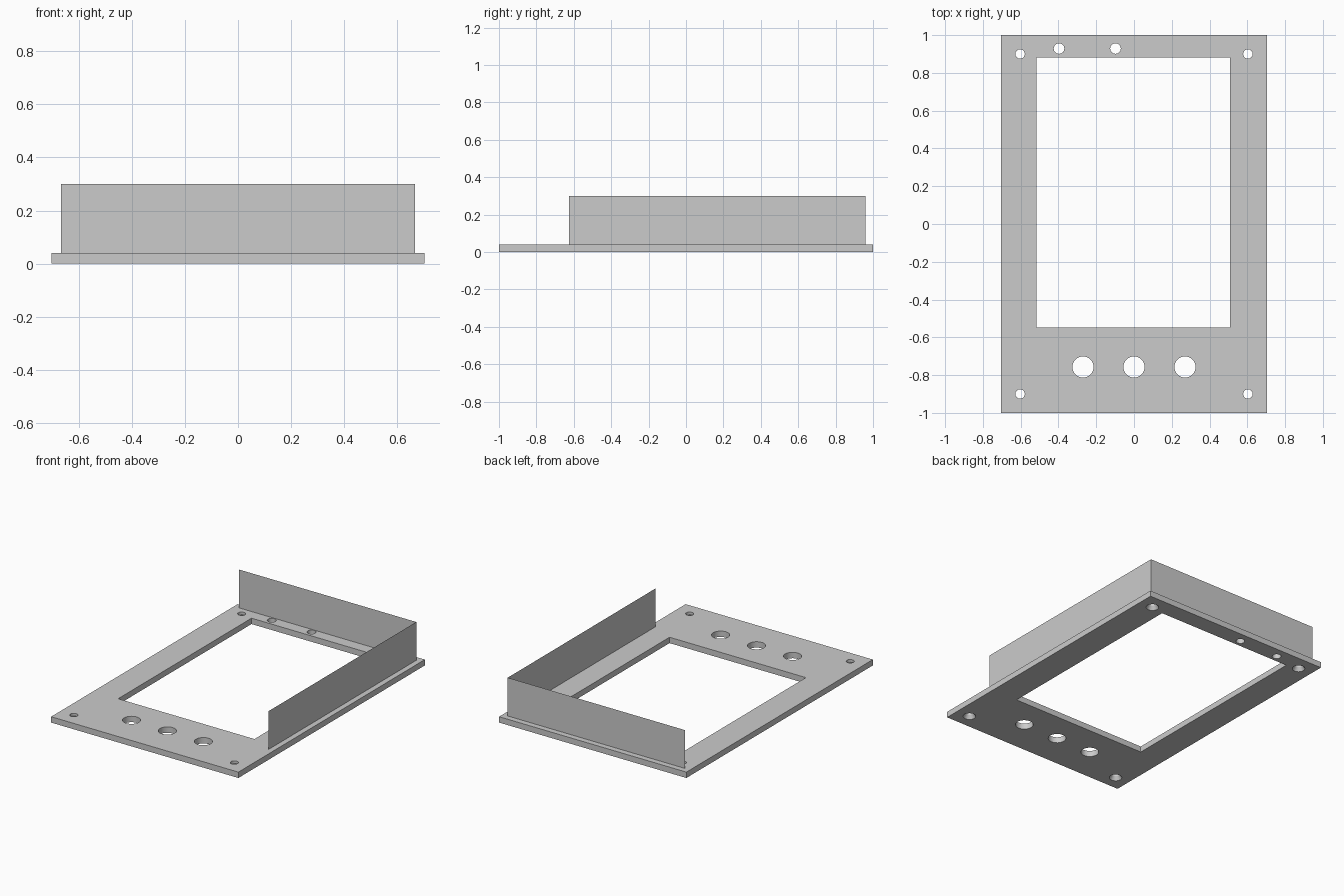
import bpy, bmesh
from mathutils import Matrix

if "Cube" in bpy.data.objects:
    bpy.data.objects.remove(bpy.data.objects["Cube"], do_unlink=True)

THICK, TOP = 0.04, 0.30
HALF_X = 0.703

grey = bpy.data.materials.new("plain grey")
grey.use_nodes = True
colour = (0.6, 0.6, 0.6, 1)
grey.diffuse_color = colour
grey.node_tree.nodes["Principled BSDF"].inputs["Base Color"].default_value = colour


def make_object(name, bm):
    mesh = bpy.data.meshes.new(name)
    bm.to_mesh(mesh)
    bm.free()
    mesh.materials.append(grey)
    obj = bpy.data.objects.new(name, mesh)
    bpy.context.collection.objects.link(obj)
    return obj


def add_box(bm, x0, x1, y0, y1, z0, z1):
    place = Matrix.Translation(((x0 + x1) / 2, (y0 + y1) / 2, (z0 + z1) / 2))
    size = Matrix.Diagonal((x1 - x0, y1 - y0, z1 - z0, 1))
    bmesh.ops.create_cube(bm, size=1, matrix=place @ size)


def add_cone(bm, x, y, z0, z1, r0, r1):
    bmesh.ops.create_cone(bm, cap_ends=True, segments=32, radius1=r0, radius2=r1,
                          depth=z1 - z0, matrix=Matrix.Translation((x, y, (z0 + z1) / 2)))


def cut(target, name, bm):
    cutter = make_object(name, bm)
    cutter.hide_render = True
    mod = target.modifiers.new(name, "BOOLEAN")
    mod.operation, mod.solver, mod.object = "DIFFERENCE", "EXACT", cutter
    bpy.context.view_layer.objects.active = target
    bpy.ops.object.modifier_apply(modifier=mod.name)
    bpy.data.objects.remove(cutter, do_unlink=True)


def make_wall(name, start, end):
    # Paper-thin upright panel standing on the plate
    bm = bmesh.new()
    points = [(*start, THICK), (*end, THICK), (*end, TOP), (*start, TOP)]
    bm.faces.new([bm.verts.new(p) for p in points])
    return make_object(name, bm)


# Face plate
bm = bmesh.new()
add_box(bm, -HALF_X, HALF_X, -1, 1, 0, THICK)
plate = make_object("face_plate", bm)

# Window opening and through holes
corners = [(x, y) for x in (-0.603, 0.603) for y in (-0.9, 0.9)]
holes = [(x, y, 0.025) for x, y in corners]
holes += [(x, 0.929, 0.028) for x in (-0.397, -0.098)]
holes += [(x, -0.757, 0.056) for x in (-0.27, 0, 0.27)]
bm = bmesh.new()
add_box(bm, -0.516, 0.508, -0.549, 0.882, -0.1, 0.1)
for x, y, r in holes:
    add_cone(bm, x, y, -0.1, 0.1, r, r)
cut(plate, "openings", bm)

# Countersinks under the corner screw holes
bm = bmesh.new()
for x, y in corners:
    add_cone(bm, x, y, -0.02, 0.025, 0.052, 0.025)
cut(plate, "countersinks", bm)

# Smooth hole walls, sharp rims
bpy.ops.object.select_all(action="DESELECT")
plate.select_set(True)
bpy.context.view_layer.objects.active = plate
bpy.ops.object.shade_smooth_by_angle(angle=0.5)

# Two upright walls meeting at the back corner
make_wall("back_wall", (0.666, 0.961), (-0.667, 0.961))
make_wall("left_wall", (0.666, -0.626), (0.666, 0.961))
